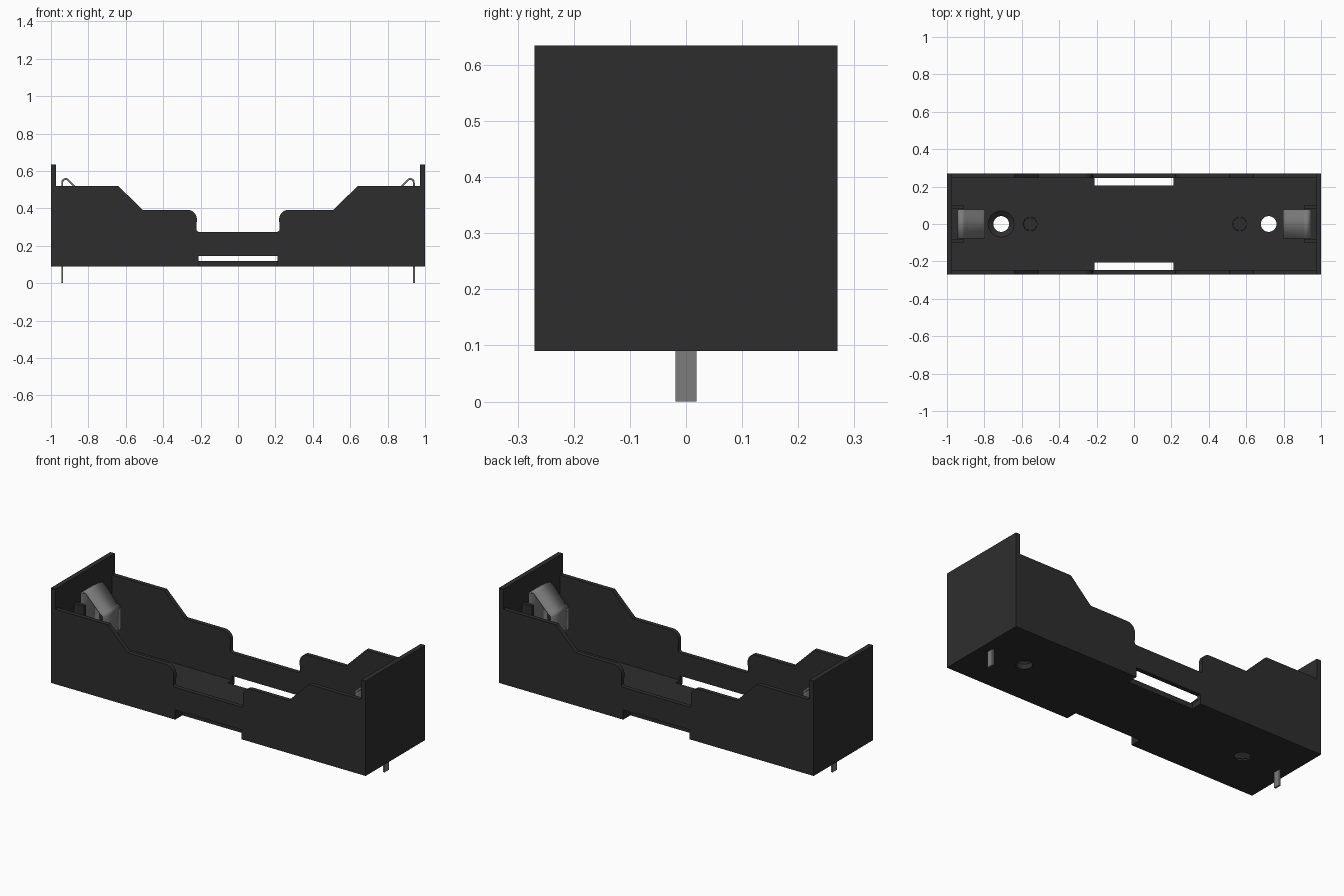
import bpy, bmesh, math
from mathutils import Vector

cube = bpy.data.objects.get("Cube")
if cube:
    bpy.data.objects.remove(cube, do_unlink=True)


def make_material(name, value):
    m = bpy.data.materials.new(name)
    m.use_nodes = True
    col = (value, value, value, 1)
    m.diffuse_color = col
    bsdf = m.node_tree.nodes["Principled BSDF"]
    bsdf.inputs["Base Color"].default_value = col
    bsdf.inputs["Roughness"].default_value = 0.6
    return m


PLASTIC = make_material("black plastic", 0.027)
METAL = make_material("grey metal", 0.2)


def finish(name, bm, mat):
    bmesh.ops.recalc_face_normals(bm, faces=bm.faces[:])
    me = bpy.data.meshes.new(name)
    bm.to_mesh(me)
    bm.free()
    ob = bpy.data.objects.new(name, me)
    bpy.context.collection.objects.link(ob)
    me.materials.append(mat)
    return ob


def prism(name, pts, depth, mat=PLASTIC):
    """Extrude a closed outline of 3D points along the depth vector."""
    bm = bmesh.new()
    face = bm.faces.new([bm.verts.new(p) for p in pts])
    ext = bmesh.ops.extrude_face_region(bm, geom=[face])
    moved = [v for v in ext["geom"] if isinstance(v, bmesh.types.BMVert)]
    bmesh.ops.translate(bm, verts=moved, vec=Vector(depth))
    return finish(name, bm, mat)


def box(name, x0, x1, y0, y1, z0, z1, mat=PLASTIC):
    pts = [(x0, y0, z0), (x1, y0, z0), (x1, y1, z0), (x0, y1, z0)]
    return prism(name, pts, (0, 0, z1 - z0), mat)


def cone(name, x, r0, r1, z0, z1):
    bm = bmesh.new()
    bmesh.ops.create_cone(bm, cap_ends=True, segments=40, radius1=r0, radius2=r1, depth=z1 - z0)
    bmesh.ops.translate(bm, verts=bm.verts[:], vec=(x, 0, (z0 + z1) / 2))
    return finish(name, bm, PLASTIC)


def arc(cx, cz, r, a0, a1, n=8):
    return [(cx + r * math.cos(math.radians(a0 + (a1 - a0) * i / n)),
             cz + r * math.sin(math.radians(a0 + (a1 - a0) * i / n))) for i in range(n + 1)]


# Side walls: stepped outline with a finger dip and a slot underneath
half = [(0.21, 0.145), (0.21, 0.09), (0.972, 0.09), (0.972, 0.52), (0.64, 0.52), (0.51, 0.392)]
half += arc(0.27, 0.342, 0.05, 90, 180)
half += arc(0.21, 0.287, 0.012, 0, -90, 4)
outline = half + [(-x, z) for x, z in reversed(half)]
for name, y in (("front_wall", -0.27), ("back_wall", 0.245)):
    prism(name, [(x, y, z) for x, z in outline], (0, 0.025, 0))

# Floor: narrowed in the middle to leave the two slots
q = [(0.21, 0.205), (0.21, 0.245), (0.972, 0.245)]
top = [(-x, y) for x, y in reversed(q)] + q
plan = top + [(x, -y) for x, y in reversed(top)]
floor = prism("floor", [(x, y, 0.09) for x, y in plan], (0, 0, 0.03))

# Screw holes, one of them countersunk
cutters = [cone("left_hole_cutter", 0.72, 0.042, 0.042, 0.05, 0.2),
           cone("right_hole_cutter", -0.71, 0.042, 0.042, 0.05, 0.2),
           cone("countersink_cutter", -0.71, 0.042, 0.074, 0.1, 0.123)]
for c in cutters:
    c.hide_render = True
    c.hide_set(True)
    mod = floor.modifiers.new(c.name, "BOOLEAN")
    mod.operation = "DIFFERENCE"
    mod.solver = "EXACT"
    mod.object = c
bpy.context.view_layer.update()
evaluated = floor.evaluated_get(bpy.context.evaluated_depsgraph_get())
cut_mesh = bpy.data.meshes.new_from_object(evaluated)
floor.modifiers.clear()
floor.data = cut_mesh
for c in cutters:
    bpy.data.objects.remove(c, do_unlink=True)

# Round polarity marks on the floor
for side, x in (("right", -0.555), ("left", 0.565)):
    bpy.ops.mesh.primitive_torus_add(major_radius=0.036, minor_radius=0.002, major_segments=32,
                                     minor_segments=6, location=(x, 0, 0.12))
    ring = bpy.context.object
    ring.name = side + "_mark_ring"
    ring.data.materials.append(PLASTIC)
    box(side + "_mark_bar", x - 0.024, x + 0.024, -0.003, 0.003, 0.12, 0.122)
box("right_mark_cross_bar", -0.558, -0.552, -0.024, 0.024, 0.12, 0.122)

# Spring contact path: up the end wall, over the top, down and folded back
path = [(0.94, 0.115), (0.94, 0.535)]
path += arc(0.921, 0.538, 0.019, 0, 130, 8)
path += [(0.82, 0.462)] + arc(0.822, 0.44, 0.02, 130, 180, 5)
path += [(0.802, 0.34)] + arc(0.822, 0.335, 0.02, 180, 225, 4) + [(0.88, 0.25)]

for side, s in (("right", -1), ("left", 1)):
    # End wall and the two guide posts that hold the contact
    box(side + "_end_wall", *sorted((s * 0.972, s * 1.0)), -0.27, 0.27, 0.09, 0.635)
    for end, t in (("front", -1), ("back", 1)):
        box(f"{side}_{end}_guide_post", *sorted((s * 0.91, s * 0.972)),
            *sorted((t * 0.08, t * 0.1)), 0.12, 0.49)

    # Bent metal strip
    bm = bmesh.new()
    rows = [[bm.verts.new((s * x, y, z)) for y in (-0.078, 0.078)] for x, z in path]
    for a, b in zip(rows, rows[1:]):
        bm.faces.new((a[0], a[1], b[1], b[0]))
    strip = finish(side + "_contact", bm, METAL)
    mod = strip.modifiers.new("thickness", "SOLIDIFY")
    mod.thickness = 0.01
    mod.offset = 0
    bpy.ops.object.select_all(action="DESELECT")
    strip.select_set(True)
    bpy.context.view_layer.objects.active = strip
    bpy.ops.object.shade_smooth_by_angle(angle=math.radians(30))

    # Solder pin below the floor
    box(side + "_pin", *sorted((s * 0.935, s * 0.945)), -0.019, 0.019, 0.0, 0.118, METAL)
